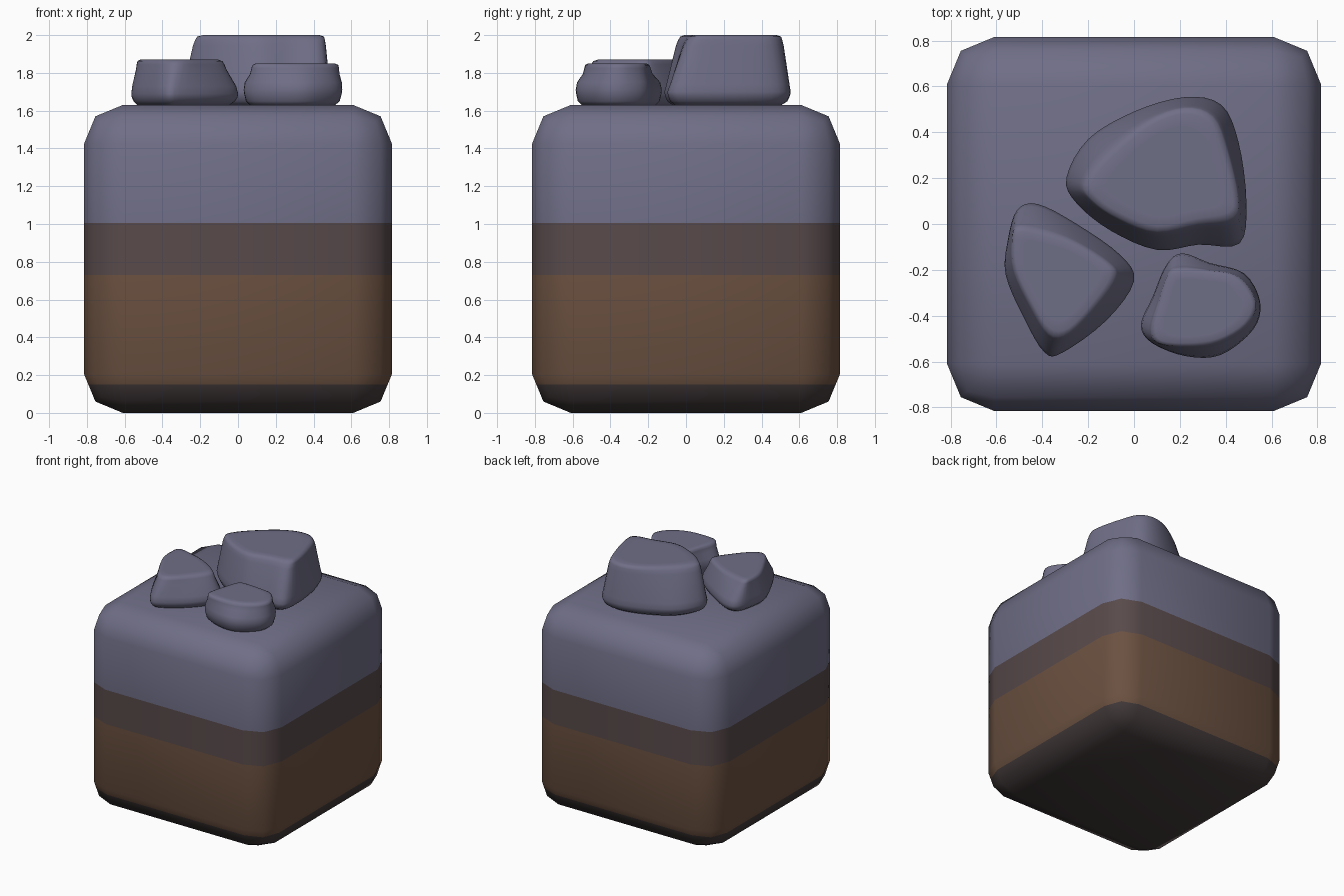
import bpy, bmesh
from mathutils import Vector

if "Cube" in bpy.data.objects:
    bpy.data.objects.remove(bpy.data.objects["Cube"])


def material(name, rgb):
    m = bpy.data.materials.new(name)
    m.diffuse_color = (*rgb, 1)
    m.use_nodes = True
    m.node_tree.nodes["Principled BSDF"].inputs["Base Color"].default_value = m.diffuse_color
    return m


STONE = material("slate_grey", (0.159, 0.156, 0.240))
MID = material("dark_soil", (0.098, 0.068, 0.070))
SOIL = material("brown_soil", (0.147, 0.082, 0.052))
BASE = material("black_soil", (0.056, 0.042, 0.043))


def finish(bm, name, mats):
    bmesh.ops.recalc_face_normals(bm, faces=bm.faces)
    for f in bm.faces:
        f.smooth = True
    me = bpy.data.meshes.new(name)
    bm.to_mesh(me)
    bm.free()
    for m in mats:
        me.materials.append(m)
    ob = bpy.data.objects.new(name, me)
    bpy.context.collection.objects.link(ob)
    return ob


# Layered ground block: bevelled cube cut at the layer heights
SIZE, LAYERS = 1.63, (0.15, 0.73, 1.005)
bm = bmesh.new()
bmesh.ops.create_cube(bm, size=SIZE)
bmesh.ops.translate(bm, verts=bm.verts, vec=(0, 0, SIZE / 2))
bmesh.ops.bevel(bm, geom=bm.edges[:], offset=0.205, segments=2, profile=0.5,
                affect='EDGES')
for z in LAYERS:
    bmesh.ops.bisect_plane(bm, geom=bm.verts[:] + bm.edges[:] + bm.faces[:],
                           plane_co=(0, 0, z), plane_no=(0, 0, 1))
for f in bm.faces:
    h = f.calc_center_median().z
    f.material_index = sum(h > z for z in LAYERS)
finish(bm, "ground_block", [BASE, SOIL, MID, STONE])


def smooth_loop(pts, steps=4):
    """Closed Catmull-Rom curve through 2D points."""
    out, n = [], len(pts)
    for i in range(n):
        a, b, c, d = (Vector(pts[(i + k) % n]) for k in (-1, 0, 1, 2))
        for s in range(steps):
            t = s / steps
            out.append(0.5 * (2 * b + (c - a) * t + (2 * a - 5 * b + 4 * c - d) * t * t
                              + (3 * b - a - 3 * c + d) * t ** 3))
    return out


def stone(name, rows, top, belly):
    """Loft from the widest outline (x, y) to the top rim (x, y)."""
    wide = smooth_loop([r[:2] for r in rows])
    rim = smooth_loop([r[2:] for r in rows])
    n = len(wide)
    mid = sum(wide, Vector((0, 0))) / n
    mid_top = sum(rim, Vector((0, 0))) / n
    z0 = 1.625
    rings = [[(*mid.lerp(p, s), z) for p in wide] for s, z in
             ((0.7, z0), (0.86, z0 + 0.004), (0.95, z0 + 0.025), (0.99, belly - 0.02), (1, belly))]
    rings += [[(*p.lerp(q, t), z) for p, q in zip(wide, rim)] for t, z in
              ((0.12, belly + 0.04), (0.68, top - 0.055), (0.82, top - 0.025), (0.94, top - 0.008))]
    rings += [[(*mid_top.lerp(q, s), top) for q in rim] for s in (0.93, 0.75)]
    bm = bmesh.new()
    vs = [[bm.verts.new(p) for p in ring] for ring in rings]
    for a, b in zip(vs, vs[1:]):
        for i in range(n):
            j = (i + 1) % n
            bm.faces.new((a[i], a[j], b[j], b[i]))
    bm.faces.new(vs[0][::-1])
    bm.faces.new(vs[-1])
    finish(bm, name, [STONE])


# Three stones resting on top
stone("large_stone", [
    (-0.295, 0.20, -0.21, 0.17), (-0.20, 0.37, -0.12, 0.29), (0.0, 0.49, 0.06, 0.44),
    (0.22, 0.553, 0.22, 0.50), (0.38, 0.52, 0.34, 0.46), (0.455, 0.36, 0.40, 0.32),
    (0.49, 0.10, 0.45, 0.12), (0.46, -0.085, 0.43, 0.04), (0.28, -0.09, 0.28, 0.01),
    (0.10, -0.113, 0.10, -0.025), (-0.10, -0.03, -0.06, 0.03), (-0.25, 0.09, -0.17, 0.10),
], 2.0, 1.70)

stone("left_stone", [
    (-0.55, -0.07, -0.53, -0.07), (-0.51, 0.06, -0.51, -0.02), (-0.42, 0.087, -0.42, -0.035),
    (-0.25, 0.00, -0.27, -0.08), (-0.06, -0.135, -0.12, -0.17), (0.0, -0.25, -0.09, -0.23),
    (-0.12, -0.42, -0.16, -0.34), (-0.31, -0.56, -0.28, -0.47), (-0.39, -0.56, -0.37, -0.47),
    (-0.48, -0.41, -0.45, -0.35), (-0.56, -0.22, -0.52, -0.20),
], 1.87, 1.69)

stone("small_stone", [
    (0.03, -0.44, 0.08, -0.46), (0.08, -0.32, 0.11, -0.34), (0.14, -0.18, 0.15, -0.22),
    (0.21, -0.128, 0.20, -0.20), (0.33, -0.17, 0.32, -0.205), (0.48, -0.215, 0.45, -0.23),
    (0.55, -0.34, 0.53, -0.34), (0.52, -0.46, 0.49, -0.44), (0.38, -0.57, 0.37, -0.51),
    (0.23, -0.577, 0.24, -0.53), (0.08, -0.52, 0.11, -0.52),
], 1.85, 1.71)
